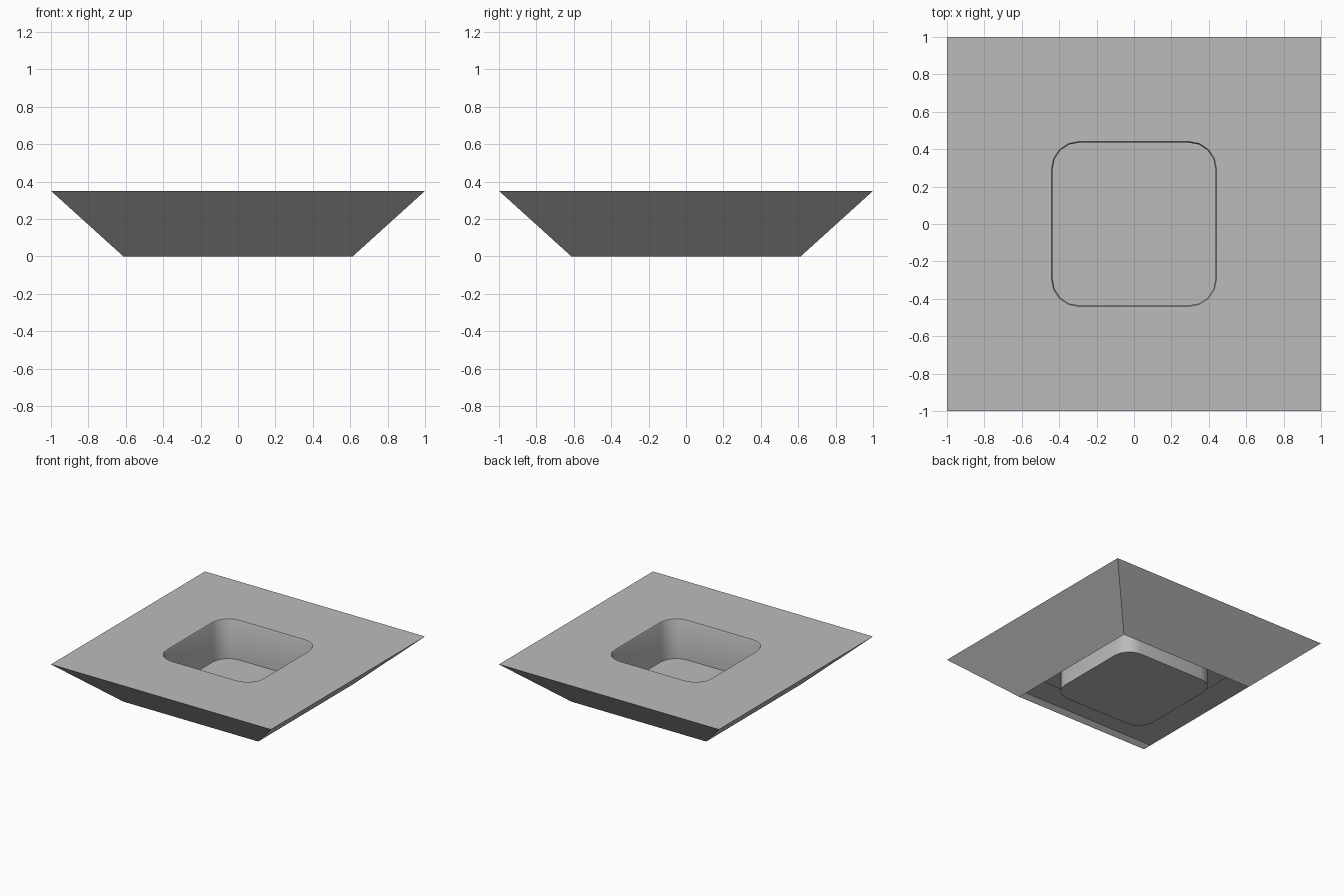
import bpy, bmesh, math

cube = bpy.data.objects.get("Cube")
if cube:
    bpy.data.objects.remove(cube, do_unlink=True)

grey = bpy.data.materials.new("plain_grey")
grey.use_nodes = True
colour = (0.5, 0.5, 0.5, 1)
grey.diffuse_color = colour
grey.node_tree.nodes["Principled BSDF"].inputs["Base Color"].default_value = colour

TOP, FLOOR = 0.35, 0.027
HALF, RADIUS, STEPS = 0.435, 0.14, 4


def square(bm, half, z):
    return [bm.verts.new((x * half, y * half, z))
            for x, y in ((1, 1), (-1, 1), (-1, -1), (1, -1))]


def rounded_square(bm, grow, z):
    verts = []
    inner = HALF - RADIUS
    for corner in range(4):
        middle = math.radians(45 + 90 * corner)
        cx = math.copysign(inner, math.cos(middle))
        cy = math.copysign(inner, math.sin(middle))
        for step in range(STEPS + 1):
            a = math.pi / 2 * (corner + step / STEPS)
            r = RADIUS + grow
            verts.append(bm.verts.new((cx + r * math.cos(a), cy + r * math.sin(a), z)))
    return verts


def edges_of(bm, loop):
    found = []
    for i, v in enumerate(loop):
        w = loop[(i + 1) % len(loop)]
        found.append(bm.edges.get((v, w)) or bm.edges.new((v, w)))
    return found


def wall(bm, low, high):
    for i in range(len(low)):
        j = (i + 1) % len(low)
        bm.faces.new((low[i], low[j], high[j], high[i]))


def plate(bm, outer, hole):
    # Flat sheet between an outer square and a rounded opening
    n = len(hole) // 4
    for c in range(4):
        d = (c + 1) % 4
        bm.faces.new([outer[c]] + hole[c * n:(c + 1) * n][::-1])
        bm.faces.new((outer[c], hole[c * n + n - 1], hole[d * n], outer[d]))


def finish(bm, name, up):
    bmesh.ops.recalc_face_normals(bm, faces=bm.faces)
    bm.normal_update()
    flat = max(bm.faces, key=lambda f: f.calc_center_median().z)
    if (flat.normal.z > 0) != up:
        bmesh.ops.reverse_faces(bm, faces=bm.faces)
    mesh = bpy.data.meshes.new(name)
    bm.to_mesh(mesh)
    bm.free()
    mesh.materials.append(grey)
    obj = bpy.data.objects.new(name, mesh)
    bpy.context.collection.objects.link(obj)
    bpy.ops.object.select_all(action="DESELECT")
    obj.select_set(True)
    bpy.context.view_layer.objects.active = obj
    bpy.ops.object.shade_smooth_by_angle(angle=math.radians(30))


# Sloping sides, open underneath, with the top sheet and its recessed cup
bm = bmesh.new()
base = square(bm, 0.613, 0)
rim = square(bm, 1, TOP)
wall(bm, base, rim)
mouth = rounded_square(bm, 0.006, TOP)
plate(bm, rim, mouth)
lip = rounded_square(bm, 0, TOP - 0.012)
wall(bm, lip, mouth)
bottom = rounded_square(bm, 0, FLOOR)
wall(bm, bottom, lip)
bm.faces.new(bottom)
finish(bm, "tray_body", True)

# Flange around the cup, just under the top sheet
bm = bmesh.new()
plate(bm, square(bm, 0.775, TOP - 0.01), rounded_square(bm, 0.001, TOP - 0.01))
finish(bm, "cup_flange", False)
